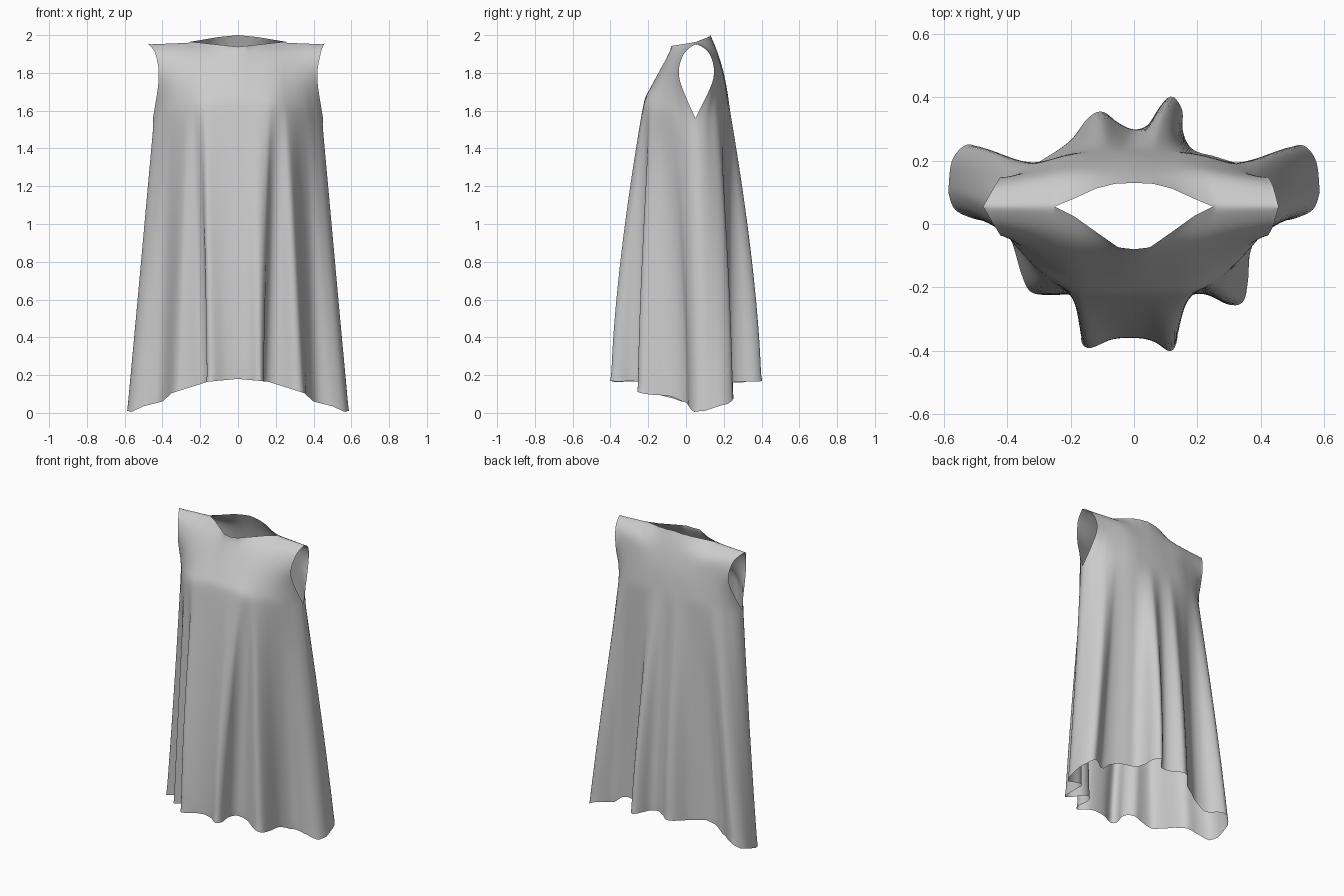
import bpy, bmesh
from mathutils import Vector

if "Cube" in bpy.data.objects:
    bpy.data.objects.remove(bpy.data.objects["Cube"])

N, LOW, UP = 160, 48, 24   # columns per panel, rows below / above the underarm

# hem outline seen from above: front runs left to right, back right to left
FRONT = [(-.587, .1), (-.565, .045), (-.50, .015), (-.42, .0), (-.385, -.06), (-.355, -.16),
         (-.325, -.215), (-.26, -.225), (-.19, -.225), (-.15, -.28), (-.167, -.365), (-.14, -.392),
         (-.07, -.365), (0, -.36), (.06, -.37), (.115, -.402), (.137, -.36), (.13, -.29), (.155, -.235),
         (.22, -.22), (.30, -.255), (.345, -.245), (.36, -.18), (.37, -.08), (.42, 0),
         (.50, .015), (.565, .045), (.587, .1)]
BACK = [(.587, .1), (.575, .2), (.53, .25), (.47, .225), (.42, .19), (.34, .19), (.25, .215),
        (.185, .235), (.155, .29), (.152, .36), (.12, .403), (.085, .375), (.05, .315), (0, .298),
        (-.05, .32), (-.10, .355), (-.145, .335), (-.2, .265), (-.27, .215), (-.34, .18),
        (-.42, .19), (-.48, .235), (-.53, .25), (-.575, .2), (-.587, .1)]


def spline(p, s):
    """Catmull-Rom through the points p, s from 0 to len(p)-1."""
    i = min(int(s), len(p) - 2)
    f = s - i
    a, b, c, d = p[max(i - 1, 0)], p[i], p[i + 1], p[min(i + 2, len(p) - 1)]
    return b + .5 * f * (c - a + f * (2 * a - 5 * b + 4 * c - d + f * (3 * (b - c) + d - a)))


def lerp(tab, x):
    for (x0, y0), (x1, y1) in zip(tab, tab[1:]):
        if x <= x1:
            return y0 + (y1 - y0) * (x - x0) / (x1 - x0)
    return tab[-1][1]


def soft(tab, x, w=.1):
    """Table lookup with rounded corners, exact at x = 1."""
    w = min(w, 1 - x)
    return sum(lerp(tab, abs(x + k * w / 2)) for k in (-2, -1, 0, 1, 2)) / 5


def hem_row(pts):
    """Evenly spaced hem points, lower at the sides."""
    pts = [Vector((x, y, 0)) for x, y in pts]
    fine = [spline(pts, k * (len(pts) - 1) / 1500) for k in range(1501)]
    dist = [0]
    for a, b in zip(fine, fine[1:]):
        dist.append(dist[-1] + (b - a).length)
    out, k = [], 0
    for i in range(N + 1):
        while k < 1500 and dist[k] < dist[-1] * i / N - 1e-9:
            k += 1
        p = fine[k].copy()
        z = lerp([(0, .18), (.16, .165), (.35, .105), (.40, .06), (.5, .035), (.565, .005), (.6, .015)], abs(p.x))
        p.z = min(z + .35 * max(p.y - .1, 0), max(z, .16))
        out.append(p)
    return out


# underarm, chest and shoulder depth across half the width, neckline, top height,
# centre rise of the underarm row, and sideways shift of the folds there
SHAPE = {
    'front': ([(0, -.222), (.45, -.222), (.72, -.13), (.92, -.025), (1, .05)],
              [(0, -.165), (.45, -.145), (.8, -.08), (1, -.035)],
              [(0, -.098), (.4, -.06), (.7, -.03), (1, -.012)],
              [(0, -.08), (.05, -.074), (.12, -.025), (.19, .025), (.25, .055), (1, .055)],
              [(0, 1.938), (.25, 1.965), (.47, 1.955)], .1,
              [(0, 0), (.16, .36), (.33, .48), (.5, .58), (.7, .73), (1, 1)]),
    'back': ([(0, .232), (.45, .224), (.8, .175), (.94, .125), (1, .05)],
             [(0, .208), (.45, .2), (.8, .165), (1, .145)],
             [(0, .172), (.5, .158), (1, .125)],
             [(0, .13), (.06, .127), (.12, .112), (.19, .08), (.25, .055), (1, .055)],
             [(0, 2.0), (.1, 1.99), (.25, 1.965), (.47, 1.955)], .06,
             [(0, 0), (1, 1)]),
}


def panel(bm, hem, key, direction):
    under, chest, shoulder, neck, top, rise, shift = SHAPE[key]
    grid = []
    for i, h in enumerate(hem_row(hem)):
        t = direction * (2 * i / N - 1)
        a, sign = abs(t), (1 if t > 0 else -1)
        u = lerp(shift, a)
        c = .5 * (u + a)
        xt = .467 * t
        keys = [Vector((.45 * u * sign, soft(under, u), 1.56 + rise * (1 - u * u))),
                Vector((.42 * c * sign, soft(chest, c), 1.77)),
                Vector((.437 * t, soft(shoulder, a), 1.9)),
                Vector((xt - .01 * a ** 4, lerp(neck, abs(xt)), lerp(top, abs(xt))))]
        col = []
        for j in range(LOW):           # folds deepen quickly below the chest
            w = 1 - j / LOW
            p = keys[0].lerp(h, w)
            p.y = keys[0].y + (h.y - keys[0].y) * (1 - (1 - w) ** 1.5)
            col.append(p)
        col += [spline(keys, 3 * j / UP) for j in range(UP + 1)]
        grid.append([bm.verts.new(p) for p in col])
    for c, d in zip(grid, grid[1:]):
        for j in range(len(c) - 1):
            bm.faces.new((c[j], d[j], d[j + 1], c[j + 1]))


# sleeveless dress: front and back panels sewn at side and shoulder seams
bm = bmesh.new()
panel(bm, FRONT, 'front', 1)
panel(bm, BACK, 'back', -1)
bmesh.ops.remove_doubles(bm, verts=bm.verts, dist=.0003)
for _ in range(8):                     # relax the cloth, keeping the open edges
    bmesh.ops.smooth_vert(bm, verts=[v for v in bm.verts if not v.is_boundary], factor=.5,
                          use_axis_x=True, use_axis_y=True, use_axis_z=True)
for f in bm.faces:
    f.smooth = True
mesh = bpy.data.meshes.new("sleeveless_dress")
bm.to_mesh(mesh)
bm.free()
dress = bpy.data.objects.new("sleeveless_dress", mesh)
bpy.context.collection.objects.link(dress)
